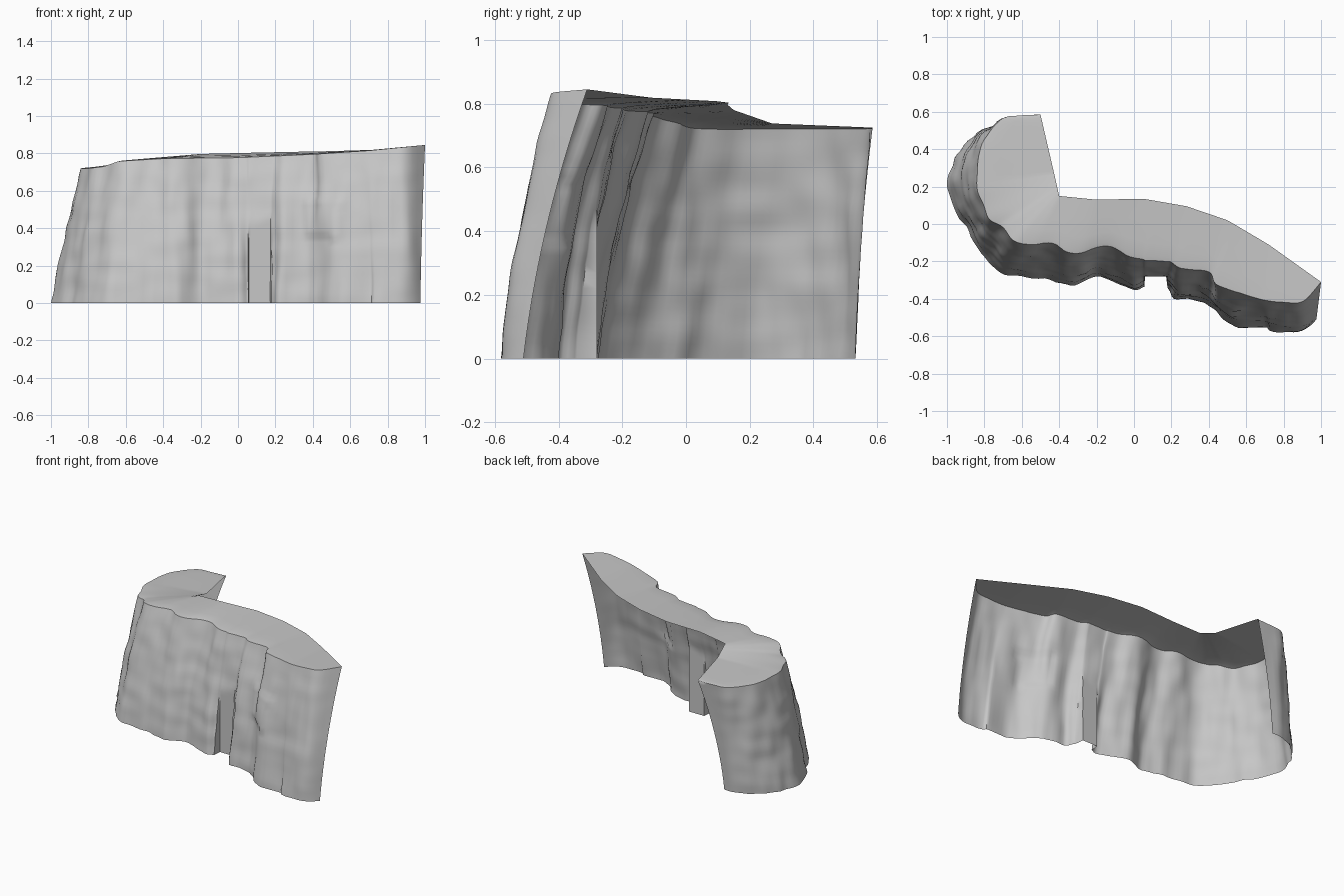
import bpy, bmesh
from mathutils import Vector, noise

if "Cube" in bpy.data.objects:
    bpy.data.objects.remove(bpy.data.objects["Cube"])

# Wall columns: foot x, foot y, rim x, rim y, from the back-left end to the right end
COLUMNS = [
    (-.66, .53, -.50, .585), (-.75, .525, -.67, .575), (-.87, .465, -.74, .53),
    (-.945, .37, -.80, .45), (-.98, .29, -.83, .36), (-1.0, .20, -.84, .27),
    (-.96, .08, -.835, .17), (-.90, -.02, -.80, .09), (-.85, -.11, -.765, .02),
    (-.785, -.20, -.70, -.02), (-.71, -.255, -.645, -.09), (-.60, -.28, -.54, -.11),
    (-.48, -.295, -.43, -.10), (-.36, -.32, -.36, -.15), (-.28, -.31, -.28, -.155),
    (-.20, -.28, -.20, -.12), (-.10, -.31, -.12, -.12), (.0, -.35, -.04, -.17),
    (.045, -.33, .04, -.185), (.07, -.33, .07, -.195), (.16, -.335, .17, -.20),
    (.19, -.36, .20, -.205), (.23, -.405, .25, -.24), (.35, -.41, .35, -.25),
    (.42, -.45, .41, -.265), (.48, -.52, .44, -.32), (.56, -.555, .54, -.36),
    (.70, -.55, .66, -.40), (.73, -.57, .72, -.41), (.83, -.585, .82, -.42),
    (.92, -.56, .91, -.41), (.975, -.51, 1.0, -.31)]
# Back edge of the plateau; the third point is the inner corner
BACK = [(-.50, .585, .725), (-.427, .27, .738), (-.40, .15, .78), (-.20, .13, .797),
        (.05, .135, .803), (.28, .095, .808), (.50, .02, .812), (.72, -.11, .819),
        (1.0, -.31, .845)]
RIM_HEIGHT = [(-.84, .715), (-.72, .73), (-.64, .758), (-.4, .772), (.0, .777),
              (.4, .795), (.7, .815), (1.0, .845)]
# How strongly the face stays steep low down and leans back near the rim
BOW = [(-1.0, .15), (-.8, .25), (-.5, .45), (.0, .6), (.2, .7), (.5, .55), (1.0, .5)]
CORNER_COLUMN = 11
SUB, ROWS = 4, 32


def catmull(points, u):
    """Smooth curve through points, u counted in points."""
    last = len(points) - 1
    i = min(int(u), last - 1)
    t = u - i
    p0, p1, p2, p3 = (Vector(points[max(0, min(last, i + k))]) for k in (-1, 0, 1, 2))
    return .5 * (2 * p1 + (p2 - p0) * t + (2 * p0 - 5 * p1 + 4 * p2 - p3) * t * t
                 + (3 * p1 - p0 - 3 * p2 + p3) * t ** 3)


def ramp(table, x):
    for (xa, a), (xb, b) in zip(table, table[1:]):
        if x <= xb:
            return a + (b - a) * max(0, (x - xa) / (xb - xa))
    return table[-1][1]


def rim_z(x, y):
    low = min(1, max(0, (y + .02) / .2))
    return ramp(RIM_HEIGHT, x) * (1 - low) + .72 * low


def wall_point(c, out, row, edge):
    s = row / ROWS
    z = s * rim_z(c[2], c[3])
    bow = .6 if c[1] > .5 else ramp(BOW, c[0])
    f = s * (1 - bow) + s * s * bow
    x, y = c[0] + (c[2] - c[0]) * f, c[1] + (c[3] - c[1]) * f
    # vertical creases and blocky strata
    fade = min(1, .5 + (1 - s) * 4) * edge
    d = .013 * noise.noise(Vector((x * 14, y * 14, z * 2.2)))
    d += .007 * noise.noise(Vector((x * 5, y * 5, z * 11 + 7)))
    if .35 < x < .55 and .35 < z < .56:      # small overhanging ledge
        d += .01
    x, y = x + out.x * d * fade, y + out.y * d * fade
    if .055 < c[0] < .175 and z < .55:       # recessed slot
        y = max(y, -.28)
    return (max(-1, min(1, x)), y, z)


bm = bmesh.new()
n = (len(COLUMNS) - 1) * SUB + 1
grid = []
for k in range(n):
    u = k / SUB
    c = catmull(COLUMNS, u)
    a, b = catmull(COLUMNS, max(0, u - .6)), catmull(COLUMNS, min((n - 1) / SUB, u + .6))
    out = Vector((b[1] - a[1], a[0] - b[0])).normalized()
    edge = min(1, k / 6, (n - 1 - k) / 6)
    wall = [bm.verts.new(wall_point(c, out, r, edge)) for r in range(ROWS + 1)]
    # plateau strip from rim to back edge
    if u < CORNER_COLUMN:
        v = 2 * u / CORNER_COLUMN
    else:
        v = 2 + (len(BACK) - 3) * (u - CORNER_COLUMN) / (len(COLUMNS) - 1 - CORNER_COLUMN)
    i = min(int(v), len(BACK) - 2)
    inner = Vector(BACK[i]).lerp(Vector(BACK[i + 1]), v - i)
    rim = wall[-1].co.copy()
    for t, lift in ((.08, .25), (.3, .5), (.65, .75), (1, 1)):
        p = rim.lerp(inner, t)
        p.z = rim.z + (inner.z - rim.z) * lift
        wall.append(bm.verts.new(p))
    grid.append(wall)

for a, b in zip(grid, grid[1:]):
    for r in range(len(a) - 1):
        bm.faces.new((a[r], b[r], b[r + 1], a[r + 1]))
bmesh.ops.remove_doubles(bm, verts=bm.verts, dist=.0005)

mesh = bpy.data.meshes.new("cliff_wall")
bm.to_mesh(mesh)
bm.free()
cliff = bpy.data.objects.new("cliff_wall", mesh)
bpy.context.collection.objects.link(cliff)

stone = bpy.data.materials.new("grey_stone")
stone.diffuse_color = (.57, .57, .57, 1)
stone.use_nodes = True
stone.node_tree.nodes["Principled BSDF"].inputs["Base Color"].default_value = stone.diffuse_color
mesh.materials.append(stone)

bpy.context.view_layer.objects.active = cliff
cliff.select_set(True)
bpy.ops.object.shade_smooth_by_angle(angle=.7)
